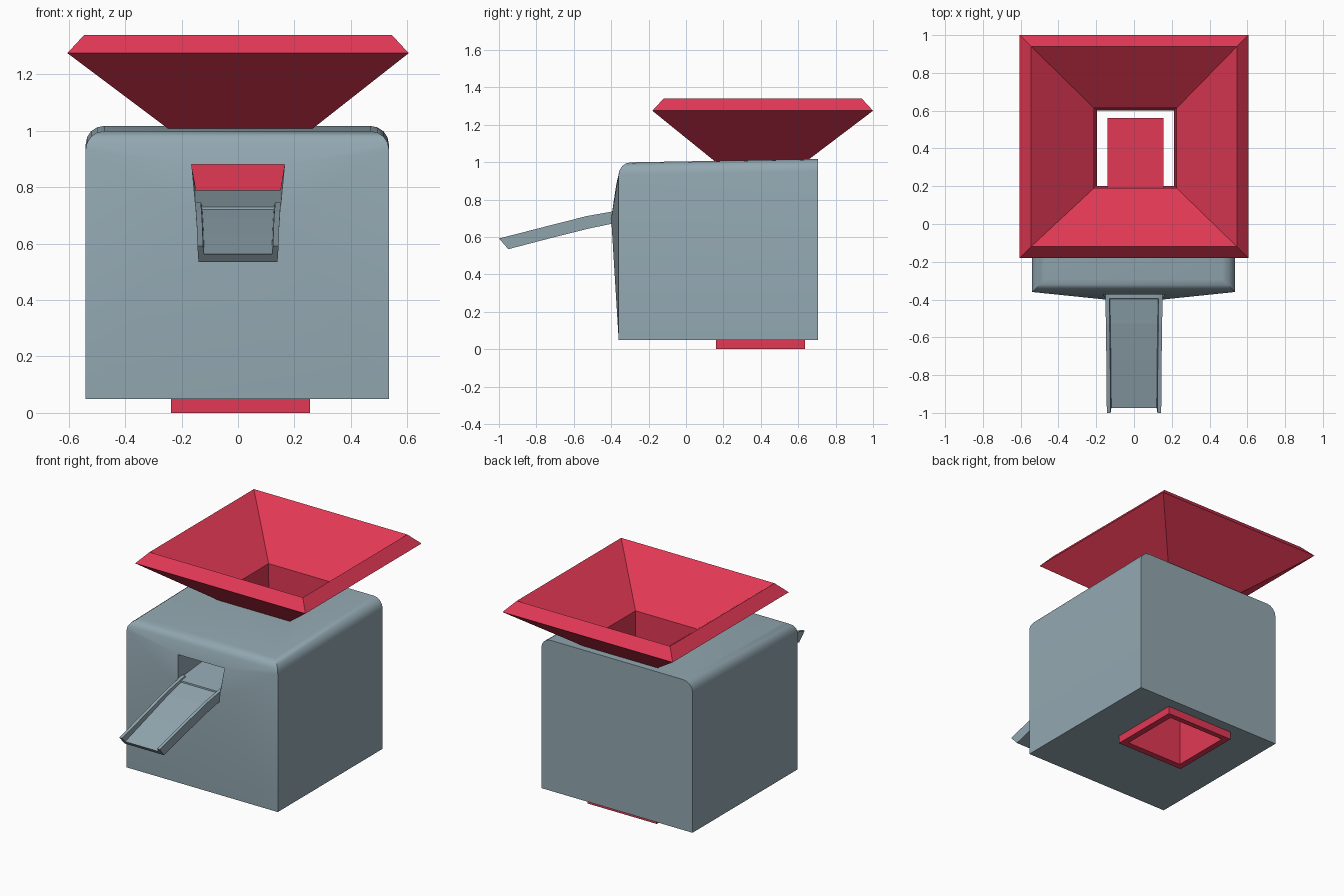
import bpy, bmesh
from mathutils import Vector

if "Cube" in bpy.data.objects:
    bpy.data.objects.remove(bpy.data.objects["Cube"])


def finish(name, bm, mat=None):
    bmesh.ops.recalc_face_normals(bm, faces=bm.faces[:])
    mesh = bpy.data.meshes.new(name)
    bm.to_mesh(mesh)
    bm.free()
    obj = bpy.data.objects.new(name, mesh)
    bpy.context.collection.objects.link(obj)
    if mat:
        mesh.materials.append(mat)
    return obj


def loft(name, rings, mat=None, wrap=False):
    """Skin closed rings of points; wrap joins last to first, else cap the ends."""
    bm = bmesh.new()
    vs = [[bm.verts.new(p) for p in ring] for ring in rings]
    n = len(vs[0])
    pairs = list(zip(vs, vs[1:])) + ([(vs[-1], vs[0])] if wrap else [])
    for a, b in pairs:
        for i in range(n):
            j = (i + 1) % n
            bm.faces.new((a[i], a[j], b[j], b[i]))
    if not wrap:
        bm.faces.new(vs[0])
        bm.faces.new(vs[-1])
    return finish(name, bm, mat)


def rect(x0, x1, y0, y1, z):
    return [(x0, y0, z), (x1, y0, z), (x1, y1, z), (x0, y1, z)]


def cut(obj, cutter):
    mod = obj.modifiers.new("cut", 'BOOLEAN')
    mod.operation = 'DIFFERENCE'
    mod.solver = 'EXACT'
    mod.object = cutter


def material(name, colour):
    mat = bpy.data.materials.new(name)
    mat.diffuse_color = (*colour, 1)
    mat.use_nodes = True
    mat.node_tree.nodes["Principled BSDF"].inputs["Base Color"].default_value = mat.diffuse_color
    return mat


red = material("red", (0.76, 0.04, 0.09))
steel = material("blue_grey", (0.29, 0.39, 0.44))

# Body: box with rounded top edges and a front that swells toward the opening
bm = bmesh.new()
bmesh.ops.create_cube(bm, size=1)
for v in bm.verts:
    back, top = v.co.y > 0, v.co.z > 0
    v.co = Vector((0.535 if v.co.x > 0 else -0.54,
                   0.705 if back else -0.36,
                   (1.017 if back else 0.998) if top else 0.05))
edges = [e for e in bm.edges if all(v.co.z > 0.9 for v in e.verts)
         and not all(v.co.y > 0.5 for v in e.verts)]
bmesh.ops.bevel(bm, geom=edges, offset=0.065, segments=4, profile=0.5, affect='EDGES')
points = [v.co.copy() for v in bm.verts]
bm.free()
for s in (-1, 1):
    points += [(s * 0.15, -0.40, 0.70), (s * 0.165, -0.373, 0.88)]
bm = bmesh.new()
for p in points:
    bm.verts.new(p)
bmesh.ops.convex_hull(bm, input=bm.verts[:])
bmesh.ops.delete(bm, geom=[v for v in bm.verts if not v.link_faces], context='VERTS')
bmesh.ops.dissolve_limit(bm, angle_limit=0.005, verts=bm.verts[:], edges=bm.edges[:])
body = finish("body", bm, steel)

# Hopper with its square tube running down through the body
hopper = loft("hopper", [
    rect(-0.238, 0.255, 0.16, 0.637, 0.0),
    rect(-0.238, 0.255, 0.16, 0.637, 1.0),
    rect(-0.605, 0.605, -0.18, 1.0, 1.275),
    rect(-0.545, 0.545, -0.12, 0.94, 1.34),
    rect(-0.212, 0.226, 0.19, 0.614, 1.075),
    rect(-0.197, 0.213, 0.202, 0.602, 0.0)], red, wrap=True)

# Cutters: vertical shaft, and front tunnel with a rising floor
shaft = loft("shaft_cutter", [rect(-0.225, 0.242, 0.175, 0.622, z) for z in (-0.1, 1.2)])
tunnel = loft("tunnel_cutter", [
    [(-0.15, y, z), (0.15, y, z), (0.165, y, 0.88), (-0.165, y, 0.88)]
    for y, z in ((-0.5, 0.72), (0.3, 0.80))])
for cutter in (shaft, tunnel):
    cutter.hide_render = True
    cutter.hide_viewport = True
    cut(body, cutter)
cut(hopper, tunnel)
bpy.context.view_layer.objects.active = body
body.select_set(True)
bpy.ops.object.shade_smooth_by_angle(angle=0.5)

# Flat tray inside the tube, level with the tunnel floor
loft("inner_tray", [rect(-0.14, 0.155, 0.18, 0.56, z) for z in (0.755, 0.785)], red)

# Spout: bent open channel; bottom and top of the walls, and floor height between
stations = [((-0.95, 0.535), (-1.0, 0.592), 0.48, 0.14),
            ((-0.72, 0.595), (-0.735, 0.66), 0.6, 0.142),
            ((-0.52, 0.645), (-0.53, 0.712), 0.7, 0.145),
            ((-0.41, 0.668), (-0.40, 0.735), 0.78, 0.147),
            ((-0.35, 0.68), (-0.35, 0.745), 0.8, 0.147)]
rings = []
for lo, hi, floor, w in stations:
    lo, hi = Vector(lo), Vector(hi)
    mid = lo.lerp(hi, floor)
    section = [(-w, lo), (w, lo), (w + 0.004, hi), (w - 0.016, hi),
               (w - 0.02, mid), (0.02 - w, mid), (0.016 - w, hi), (-w - 0.004, hi)]
    rings.append([(x, p.x, p.y) for x, p in section])
loft("spout", rings, steel)
